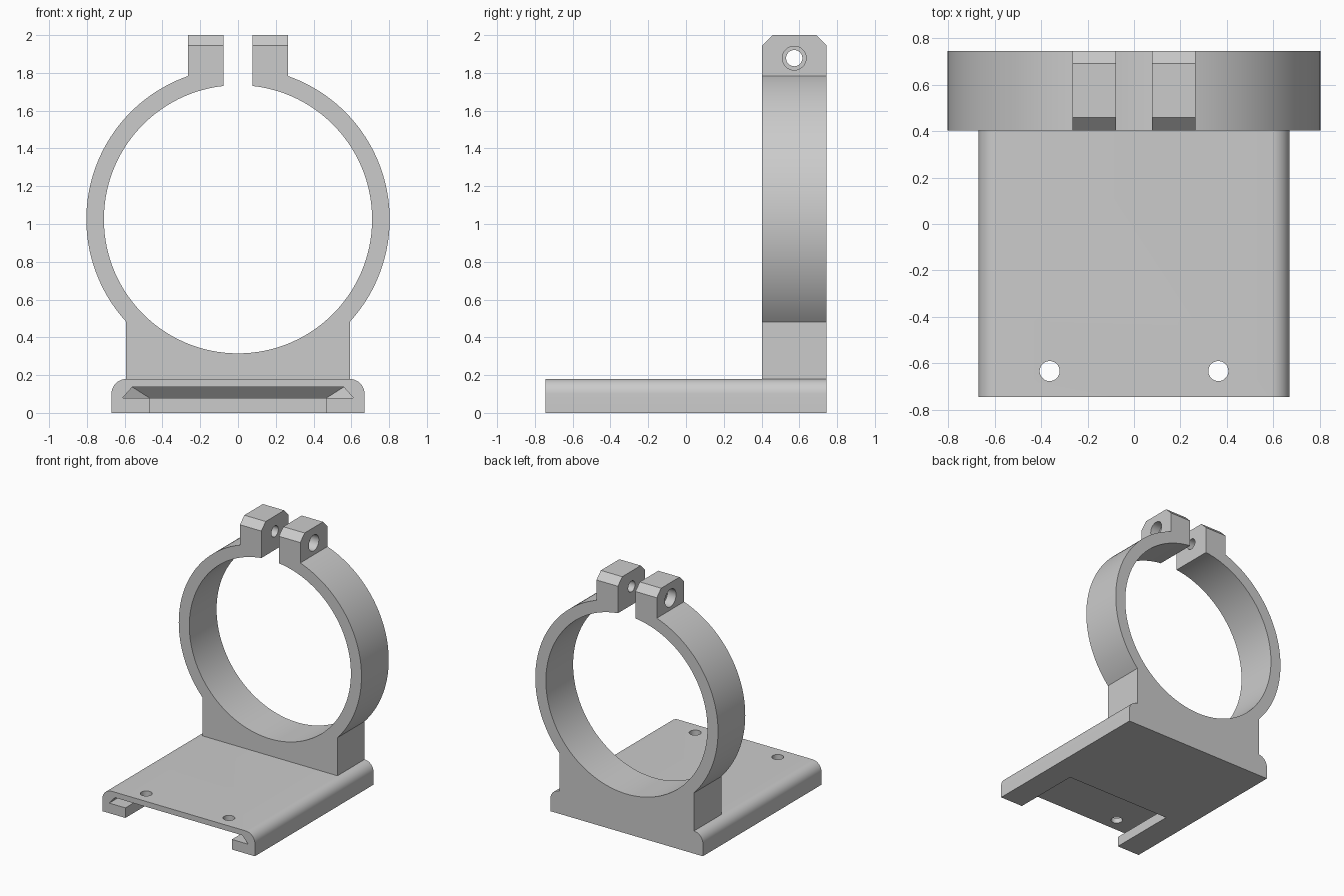
import bpy, bmesh, math
from mathutils import Vector

if "Cube" in bpy.data.objects:
    bpy.data.objects.remove(bpy.data.objects["Cube"], do_unlink=True)

grey = bpy.data.materials.new("plain grey")
grey.use_nodes = True
grey.diffuse_color = (0.6, 0.6, 0.6, 1)
grey.node_tree.nodes["Principled BSDF"].inputs["Base Color"].default_value = (0.6, 0.6, 0.6, 1)

FRONT, BACK = -0.745, 0.745
CLAMP_FRONT = 0.403
PLATE_W, PLATE_H = 0.67, 0.18
CENTRE_Z, R_IN, R_OUT = 1.025, 0.71, 0.803
GAP, TAB_X, TOP = 0.077, 0.265, 2.0
FOOT_X, CHAMFER = 0.592, 0.055


def add_object(name, bm):
    bmesh.ops.recalc_face_normals(bm, faces=bm.faces[:])
    mesh = bpy.data.meshes.new(name)
    bm.to_mesh(mesh)
    bm.free()
    mesh.materials.append(grey)
    obj = bpy.data.objects.new(name, mesh)
    bpy.context.collection.objects.link(obj)
    return obj


def extrude_outline(points, y0, y1):
    """Extrude an x-z outline along y."""
    bm = bmesh.new()
    face = bm.faces.new([bm.verts.new((x, y0, z)) for x, z in points])
    new = bmesh.ops.extrude_face_region(bm, geom=[face])["geom"]
    verts = [g for g in new if isinstance(g, bmesh.types.BMVert)]
    bmesh.ops.translate(bm, vec=(0, y1 - y0, 0), verts=verts)
    return bm


def arc(cx, cz, r, a0, a1, steps):
    angles = [a0 + (a1 - a0) * i / steps for i in range(steps + 1)]
    return [(cx + r * math.cos(a), cz + r * math.sin(a)) for a in angles]


def mirrored(half):
    """Close a right-hand outline with its left-hand copy."""
    return half + [(-x, z) for x, z in reversed(half)]


def cylinder(start, end, radius):
    start, end = Vector(start), Vector(end)
    bpy.ops.mesh.primitive_cylinder_add(vertices=48, radius=radius,
                                        depth=(end - start).length, location=(start + end) / 2)
    obj = bpy.context.object
    obj.rotation_euler = (end - start).to_track_quat("Z", "Y").to_euler()
    obj.name = "hole_cutter"
    return obj


def cut(target, cutter):
    cutter.hide_render = True
    mod = target.modifiers.new("cut", "BOOLEAN")
    mod.operation, mod.solver, mod.object = "DIFFERENCE", "EXACT", cutter
    bpy.context.view_layer.objects.active = target
    bpy.ops.object.modifier_apply(modifier=mod.name)
    bpy.data.objects.remove(cutter, do_unlink=True)


def finish(obj):
    bpy.ops.object.select_all(action="DESELECT")
    obj.select_set(True)
    bpy.context.view_layer.objects.active = obj
    bpy.ops.object.shade_smooth_by_angle(angle=math.radians(30))


# Base plate with rounded upper side edges
r = 0.08
half = arc(PLATE_W - r, PLATE_H - r, r, math.pi / 2, 0, 10) + [(PLATE_W, 0)]
base_plate = add_object("base_plate", extrude_outline(mirrored(half), FRONT, BACK))

# Open slot under the front of the plate
slot = [(-0.468, -0.05), (0.468, -0.05), (0.468, 0.09), (-0.468, 0.09)]
cut(base_plate, add_object("slot_cutter", extrude_outline(slot, FRONT - 0.1, -0.185)))

# Undercut dovetail pocket with sloping walls and clipped rear corners
pocket = bmesh.new()
for side in (-1, 1):
    for x, y, z in ((0.56, FRONT - 0.1, 0.137), (0.56, -0.1, 0.137),
                    (0.61, FRONT - 0.1, 0.08), (0.61, -0.185, 0.08), (0.47, -0.045, 0.08)):
        pocket.verts.new((side * x, y, z))
bmesh.ops.convex_hull(pocket, input=pocket.verts[:])
cut(base_plate, add_object("pocket_cutter", pocket))

# Screw holes near the front of the plate
for x in (-0.363, 0.363):
    cut(base_plate, cylinder((x, -0.633, 0.05), (x, -0.633, 0.3), 0.043))
finish(base_plate)

# Split ring, its foot and its two tabs as one outline
inner_end = math.acos(GAP / R_IN)
outer_start = math.acos(TAB_X / R_OUT)
outer_end = -math.acos(FOOT_X / R_OUT)
half = arc(0, CENTRE_Z, R_IN, -math.pi / 2, inner_end, 60)[1:]
half += [(GAP, TOP), (TAB_X, TOP)]
half += arc(0, CENTRE_Z, R_OUT, outer_start, outer_end, 48)
half += [(FOOT_X, PLATE_H)]
outline = mirrored(half) + [(0, CENTRE_Z - R_IN)]
bm = extrude_outline(outline, CLAMP_FRONT, BACK)

# Chamfer the front and back top edges of the tabs
tops = [e for e in bm.edges
        if all(v.co.z > TOP - 0.001 for v in e.verts)
        and abs(e.verts[0].co.y - e.verts[1].co.y) < 0.001]
bmesh.ops.bevel(bm, geom=tops, offset=CHAMFER, segments=1, affect="EDGES")
clamp_ring = add_object("clamp_ring", bm)

# Bolt hole across both tabs, with a recess on each outer side
bolt_y, bolt_z = 0.573, 1.878
for x0, x1, radius in ((-0.4, 0.4, 0.043), (0.19, 0.4, 0.063), (-0.4, -0.19, 0.07)):
    cut(clamp_ring, cylinder((x0, bolt_y, bolt_z), (x1, bolt_y, bolt_z), radius))
finish(clamp_ring)
